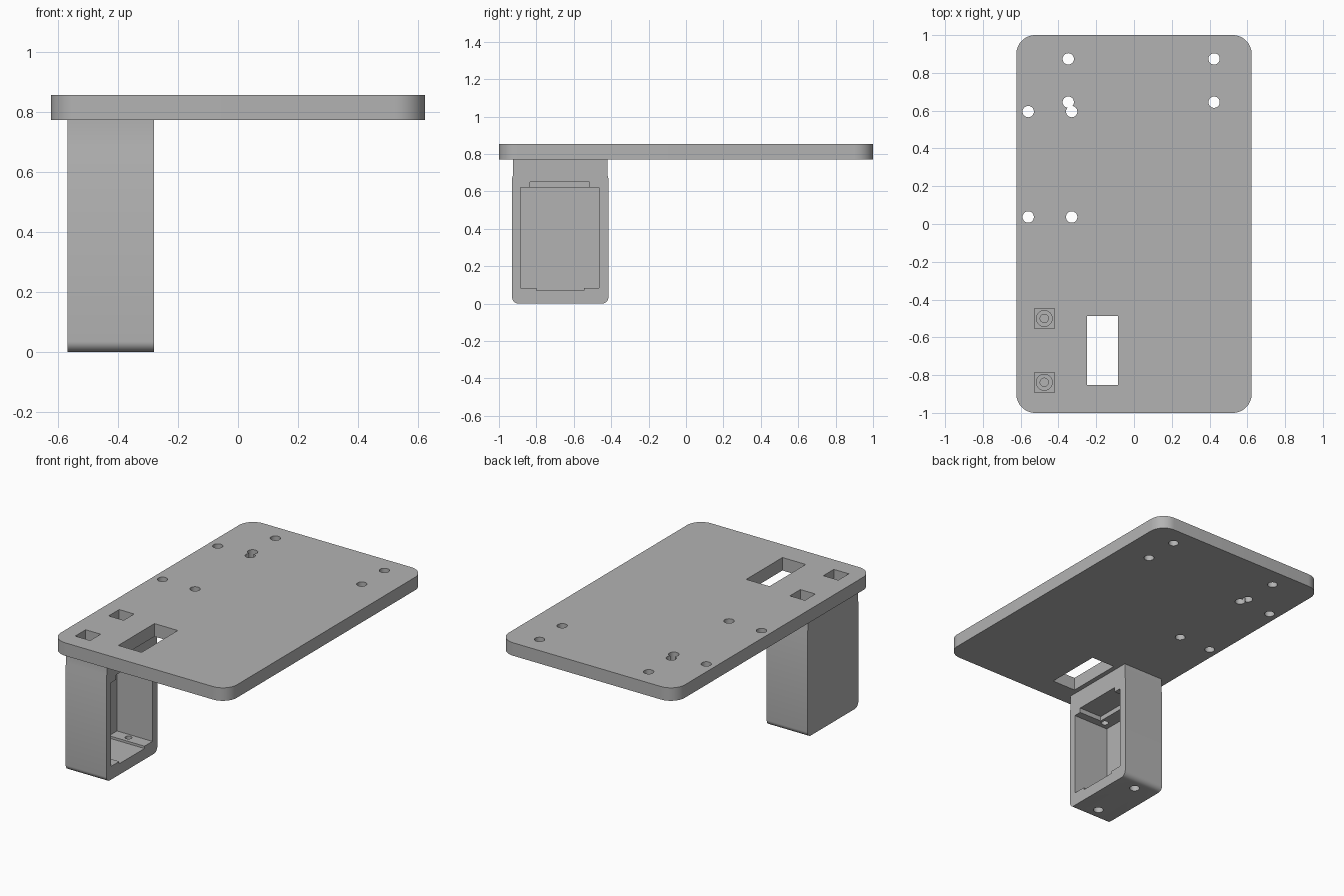
import bpy, bmesh, math

cube = bpy.data.objects.get("Cube")
if cube:
    bpy.data.objects.remove(cube, do_unlink=True)

grey = bpy.data.materials.new("plain_grey")
grey.use_nodes = True
GREY = (0.45, 0.45, 0.45, 1)
grey.diffuse_color = GREY
grey.node_tree.nodes["Principled BSDF"].inputs["Base Color"].default_value = GREY


def prism(name, outline, depth):
    """Extrude a closed outline of 3D points along a vector."""
    bm = bmesh.new()
    face = bm.faces.new([bm.verts.new(p) for p in outline])
    moved = bmesh.ops.extrude_face_region(bm, geom=[face])["geom"]
    bmesh.ops.translate(bm, vec=depth,
                        verts=[v for v in moved if isinstance(v, bmesh.types.BMVert)])
    bmesh.ops.recalc_face_normals(bm, faces=bm.faces)
    mesh = bpy.data.meshes.new(name)
    bm.to_mesh(mesh)
    bm.free()
    mesh.materials.append(grey)
    obj = bpy.data.objects.new(name, mesh)
    bpy.context.collection.objects.link(obj)
    return obj


def arc(cx, cy, r, start, sweep, steps):
    angles = [math.radians(start + sweep * i / steps) for i in range(steps + 1)]
    return [(cx + r * math.cos(a), cy + r * math.sin(a)) for a in angles]


def box(x0, x1, y0, y1, z0, z1):
    return prism("cutter", [(x0, y0, z0), (x1, y0, z0), (x1, y1, z0), (x0, y1, z0)],
                 (0, 0, z1 - z0))


def hole(x, y, r, z0, z1):
    ring = arc(x, y, r, 0, 360, 32)[:-1]
    return prism("cutter", [(px, py, z0) for px, py in ring], (0, 0, z1 - z0))


def cut(obj, cutters):
    bpy.context.view_layer.objects.active = obj
    for c in cutters:
        c.hide_render = True
        mod = obj.modifiers.new("cut", "BOOLEAN")
        mod.operation, mod.solver, mod.object = "DIFFERENCE", "EXACT", c
        bpy.ops.object.modifier_apply(modifier=mod.name)
        bpy.data.objects.remove(c, do_unlink=True)


def smooth(obj):
    bpy.ops.object.select_all(action="DESELECT")
    obj.select_set(True)
    bpy.context.view_layer.objects.active = obj
    bpy.ops.object.shade_smooth_by_angle(angle=math.radians(30))


PLATE_LOW, PLATE_TOP = 0.772, 0.855
BOLT_X, BOLT_YS = -0.475, (-0.5, -0.838)

# Mounting plate with rounded corners
W, L, R = 0.623, 1.0, 0.1
outline = []
for sx, sy, start in ((1, 1, 0), (-1, 1, 90), (-1, -1, 180), (1, -1, 270)):
    outline += arc(sx * (W - R), sy * (L - R), R, start, 90, 12)
plate = prism("mounting_plate", [(x, y, PLATE_LOW) for x, y in outline],
              (0, 0, PLATE_TOP - PLATE_LOW))

# Screw holes, cable slot and square nut pockets
spots = [(x, y) for x in (-0.348, 0.424) for y in (0.645, 0.874)]
spots += [(x, y) for x in (-0.56, -0.33) for y in (0.037, 0.595)]
cutters = [hole(x, y, 0.03, 0.7, 0.9) for x, y in spots]
cutters.append(box(-0.25, -0.085, -0.853, -0.487, 0.7, 0.9))
cutters += [box(BOLT_X - 0.053, BOLT_X + 0.053, y - 0.053, y + 0.053, 0.7, 0.9)
            for y in BOLT_YS]
cut(plate, cutters)
smooth(plate)

# Hanging housing: side profile with rounded foot and a slight shoulder
X0, X1, Y0, Y1, FOOT = -0.568, -0.28, -0.93, -0.415, 0.035
profile = arc(Y0 + FOOT, FOOT, FOOT, 180, 90, 10) + arc(Y1 - FOOT, FOOT, FOOT, 270, 90, 10)
profile += [(Y1, 0.67), (Y1 - 0.004, 0.685), (Y1 - 0.004, PLATE_LOW),
            (Y0 + 0.004, PLATE_LOW), (Y0 + 0.004, 0.685), (Y0, 0.67)]
housing = prism("hanging_housing", [(X0, y, z) for y, z in profile], (X1 - X0, 0, 0))

# Open bay with relief steps, bolt holes above and below
cutters = [box(-0.53, -0.2, -0.885, -0.465, 0.085, 0.62),
           box(-0.44, -0.2, -0.835, -0.515, 0.5, 0.65),
           box(-0.53, -0.2, -0.8, -0.545, 0.07, 0.2)]
for y in BOLT_YS:
    cutters += [hole(BOLT_X, y, 0.022, 0.55, 0.8), hole(BOLT_X, y, 0.042, 0.72, 0.8),
                hole(-0.424, y, 0.02, -0.1, 0.15), hole(-0.424, y, 0.03, -0.1, 0.045)]
cut(housing, cutters)
smooth(housing)
